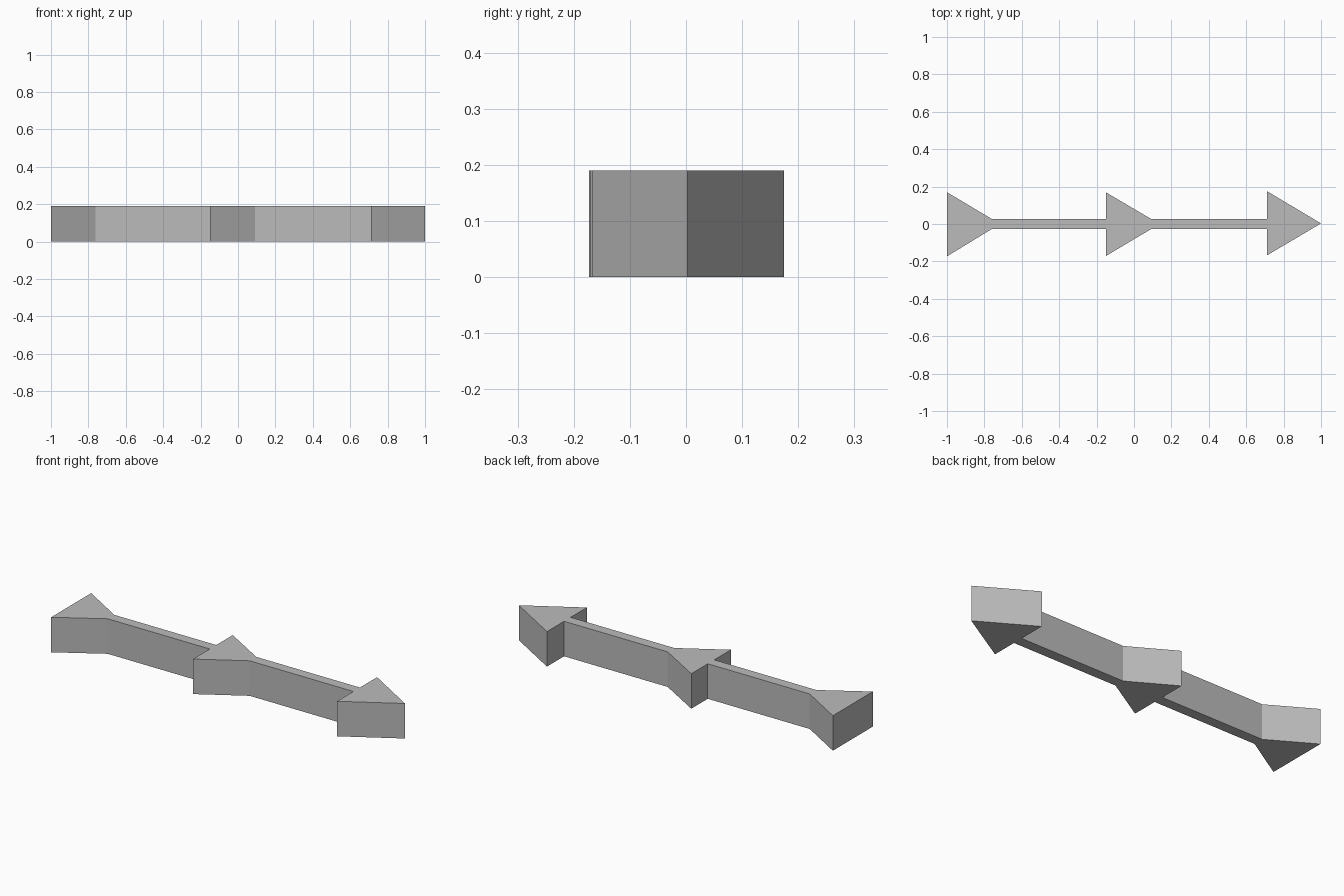
import bpy
import bmesh

HEIGHT = 0.19
SHAFT = 0.028

cube = bpy.data.objects.get("Cube")
if cube:
    bpy.data.objects.remove(cube, do_unlink=True)

grey = bpy.data.materials.new("plain grey")
grey.use_nodes = True
colour = (0.5, 0.5, 0.5, 1)
grey.diffuse_color = colour
grey.node_tree.nodes["Principled BSDF"].inputs["Base Color"].default_value = colour


def extrude_outline(name, outline, height):
    """Make a flat-sided solid from a counter-clockwise plan outline."""
    bm = bmesh.new()
    base = bm.faces.new([bm.verts.new((x, y, 0)) for x, y in outline])
    top = bmesh.ops.extrude_face_region(bm, geom=[base], use_keep_orig=True)
    verts = [g for g in top["geom"] if isinstance(g, bmesh.types.BMVert)]
    bmesh.ops.translate(bm, verts=verts, vec=(0, 0, height))
    bmesh.ops.recalc_face_normals(bm, faces=bm.faces)
    mesh = bpy.data.meshes.new(name)
    bm.to_mesh(mesh)
    bm.free()
    mesh.materials.append(grey)
    obj = bpy.data.objects.new(name, mesh)
    bpy.context.collection.objects.link(obj)
    return obj


# Barbs: rear x, x where the slope meets the shaft, and half widths per side
barbs = [(-1.0, -0.762, -0.173, 0.17), (-0.15, 0.09, -0.171, 0.169)]
head_x, head_low, head_high = 0.712, -0.167, 0.175

# Lower edge runs tail to head, upper edge runs back from the head
lower, upper = [], []
for rear, front, low, high in barbs:
    if lower:
        lower.append((rear, -SHAFT))
        upper.append((rear, SHAFT))
    lower += [(rear, low), (front, -SHAFT)]
    upper += [(rear, high), (front, SHAFT)]
lower += [(head_x, -SHAFT), (head_x, head_low)]
upper += [(head_x, SHAFT), (head_x, head_high)]

# Whole arrow as one solid: tail, middle barb and pointed head on a thin shaft
extrude_outline("triple_arrow", lower + [(1.0, 0.003)] + upper[::-1], HEIGHT)
